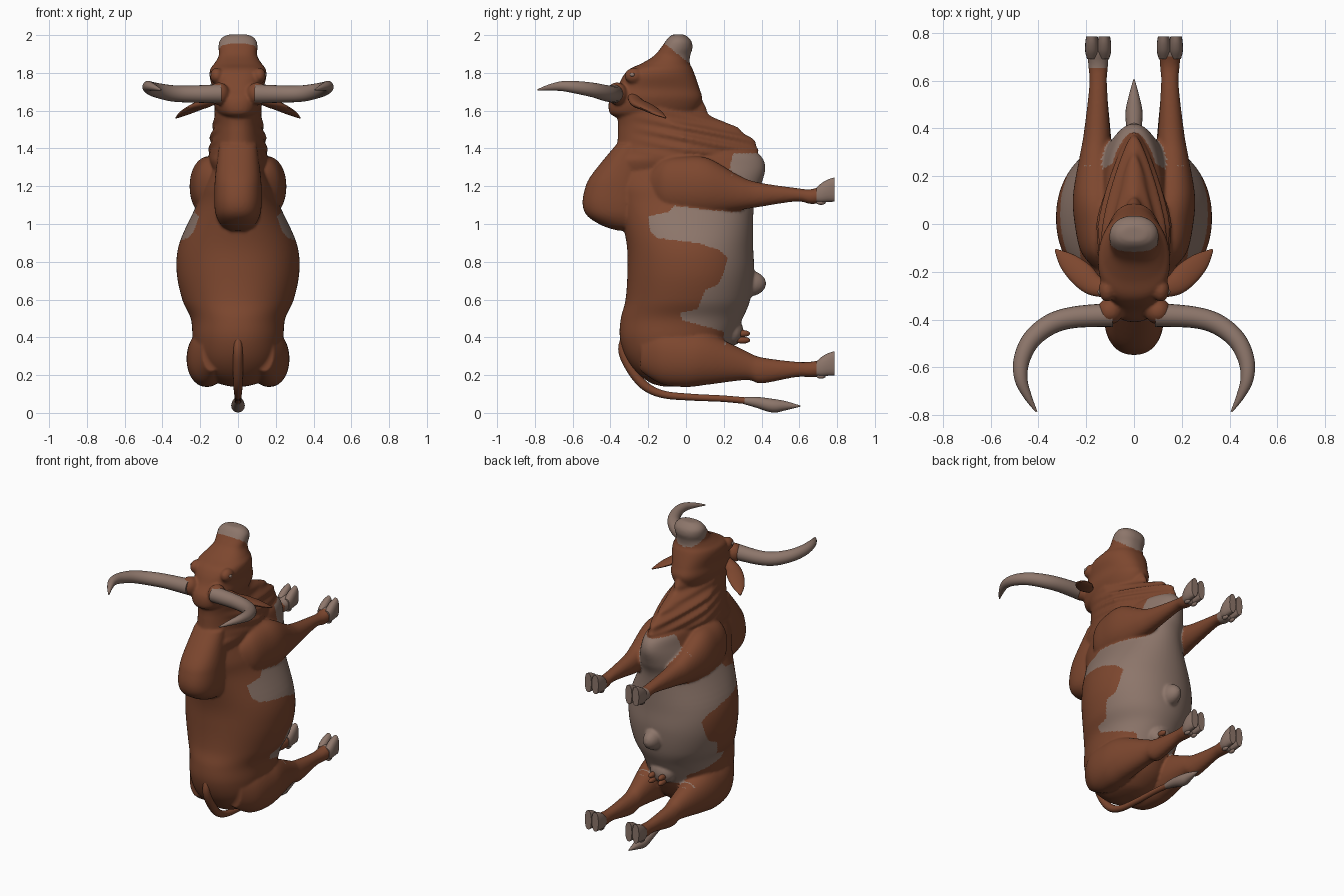
import bpy, bmesh, math
from mathutils import Vector

if "Cube" in bpy.data.objects:
    bpy.data.objects.remove(bpy.data.objects["Cube"])

def material(name, rgb):
    m = bpy.data.materials.new(name)
    m.diffuse_color = (*rgb, 1)
    m.use_nodes = True
    m.node_tree.nodes["Principled BSDF"].inputs["Base Color"].default_value = m.diffuse_color
    return m

BROWN = material("red brown hide", (0.205, 0.063, 0.028))
TAN = material("pale hide and horn", (0.265, 0.18, 0.145))
X, Y, Z = Vector((1, 0, 0)), Vector((0, 1, 0)), Vector((0, 0, 1))

def smooth_rows(keys, steps):
    """Catmull-Rom interpolation of whole rows."""
    rows, n = [], len(keys)
    for i in range(n - 1):
        a, b, c, d = (keys[max(0, min(n - 1, i + k))] for k in (-1, 0, 1, 2))
        for s in range(steps):
            t = s / steps
            rows.append([0.5 * (2*q + (r-p)*t + (2*p-5*q+4*r-w)*t*t + (3*q-p-3*r+w)*t**3)
                         for p, q, r, w in zip(a, b, c, d)])
    return rows + [list(keys[-1])]

def activate(ob):
    bpy.ops.object.select_all(action='DESELECT')
    ob.select_set(True)
    bpy.context.view_layer.objects.active = ob

def finish(bm, name, mat):
    bmesh.ops.recalc_face_normals(bm, faces=bm.faces)
    me = bpy.data.meshes.new(name)
    bm.to_mesh(me)
    bm.free()
    me.materials.append(mat)
    ob = bpy.data.objects.new(name, me)
    bpy.context.collection.objects.link(ob)
    activate(ob)
    bpy.ops.object.shade_smooth_by_angle(angle=math.radians(45))
    return ob

def loft(name, keys, mat, u, v=None, seg=32, steps=6, power=2.0, taper=0, ripple=None):
    """Skin rounded sections; rows are x, y, z, half size along u, half size along v."""
    rows = smooth_rows(keys, steps)
    pts = [Vector(r[:3]) for r in rows]
    bm, rings = bmesh.new(), []
    for i, r in enumerate(rows):
        a, b = u, v
        if v is None:
            t = (pts[min(i + 1, len(pts) - 1)] - pts[max(i - 1, 0)]).normalized()
            b = t.cross(u).normalized()
            a = b.cross(t)
        ring = []
        for k in range(seg):
            ang = 2 * math.pi * k / seg
            c, s = math.cos(ang), math.sin(ang)
            cx = math.copysign(abs(c) ** (2 / power), c)
            sy = math.copysign(abs(s) ** (2 / power), s)
            wide = max(r[3], 0.001) * (1 - taper * max(0, s))
            p = pts[i] + a * (cx * wide) + b * (sy * max(r[-1], 0.001))
            if ripple:
                p += (a * c + b * s) * ripple(p)
            ring.append(bm.verts.new(p))
        rings.append(ring)
    for p, q in zip(rings, rings[1:]):
        for k in range(seg):
            j = (k + 1) % seg
            bm.faces.new((p[k], p[j], q[j], q[k]))
    bm.faces.new(rings[0])
    bm.faces.new(rings[-1])
    return finish(bm, name, mat)

body = []   # masses that are fused into one hide

def stack(name, keys, **kw):
    """Horizontal sections; rows are z, back y, belly y, half width."""
    rows = [(0, (b + f) / 2, z, w, (f - b) / 2) for z, b, f, w in keys]
    body.append(loft(name, rows, BROWN, X, Y, **kw))

def ball(name, loc, size, mat):
    bm = bmesh.new()
    bmesh.ops.create_uvsphere(bm, u_segments=24, v_segments=14, radius=1)
    for w in bm.verts:
        w.co = Vector((w.co.x * size[0], w.co.y * size[1], w.co.z * size[2])) + Vector(loc)
    return finish(bm, name, mat)

def folds(p):
    """Skin folds of the neck."""
    fade = max(0, 1 - abs(p.z - 1.48) / .16) * max(0, min(1, (p.y + .3) / .3))
    return .011 * fade * math.sin((p.z + .2 * p.y) * 2 * math.pi / .06)

# Torso, hump, neck, head
stack("torso", [(.14, -.12, -.01, .04), (.16, -.19, .07, .11), (.22, -.265, .15, .19),
                (.3, -.32, .2, .225), (.4, -.35, .25, .24), (.5, -.345, .3, .25),
                (.6, -.32, .34, .295), (.75, -.31, .36, .325), (.9, -.315, .355, .31),
                (1.1, -.36, .36, .22), (1.2, -.39, .395, .19), (1.3, -.39, .42, .145),
                (1.37, -.36, .385, .12), (1.4, -.33, .28, .08)], seg=96, power=2.1)
stack("hump", [(.965, -.36, -.28, .04), (.99, -.44, -.2, .085), (1.04, -.52, -.2, .115),
               (1.1, -.547, -.2, .125), (1.18, -.537, -.2, .125), (1.26, -.5, -.2, .12),
               (1.42, -.37, -.2, .1)], seg=48, power=2.3)
stack("neck", [(1.25, -.42, .2, .12), (1.33, -.42, .28, .15), (1.37, -.385, .37, .155),
               (1.42, -.365, .375, .15), (1.5, -.36, .29, .137), (1.535, -.36, .21, .13),
               (1.58, -.365, .125, .125), (1.64, -.37, .095, .12), (1.74, -.3, .04, .1)],
      seg=64, steps=9, power=2.2, taper=.6, ripple=folds)
stack("head", [(1.56, -.36, .0, .07), (1.59, -.405, .05, .11), (1.66, -.405, .085, .135),
               (1.72, -.365, .07, .137), (1.78, -.335, .05, .15), (1.82, -.3, .035, .147),
               (1.85, -.235, .02, .125), (1.89, -.17, .022, .102), (1.93, -.135, .034, .103),
               (1.965, -.11, .03, .1), (1.99, -.09, .01, .08), (2.003, -.07, -.01, .05)],
      seg=64, power=2.5, taper=.15)
body.append(ball("navel", (0, .325, .685), (.06, .1, .07), TAN))
body.append(ball("udder", (0, .24, .43), (.085, .065, .075), TAN))

# Leg sections: y, x, z, half width, half depth
foreleg = [(-.2, .12, 1.2, .03, .06), (-.12, .135, 1.2, .085, .14), (0, .148, 1.2, .1, .158),
           (.12, .155, 1.195, .1, .152), (.28, .16, 1.165, .068, .092), (.38, .155, 1.155, .055, .066),
           (.58, .15, 1.155, .037, .036), (.66, .15, 1.145, .041, .039), (.72, .15, 1.157, .046, .046)]
hindleg = [(-.24, .14, .32, .05, .1), (-.13, .158, .3, .095, .147), (0, .165, .287, .107, .15),
           (.12, .165, .285, .096, .135), (.32, .15, .25, .059, .076), (.4, .15, .225, .051, .069),
           (.58, .15, .23, .036, .041), (.66, .15, .23, .041, .041), (.72, .15, .237, .046, .046)]
horn = [(.09, -.38, 1.69, .05), (.25, -.39, 1.688, .045), (.35, -.42, 1.692, .043),
        (.43, -.485, 1.708, .039), (.47, -.57, 1.722, .034), (.472, -.65, 1.73, .027),
        (.445, -.72, 1.723, .017), (.408, -.785, 1.71, .004)]
ear = [(.1, -.28, 1.67, .03, .025), (.17, -.255, 1.64, .045, .024), (.22, -.21, 1.62, .052, .02),
       (.28, -.155, 1.59, .038, .014), (.328, -.108, 1.562, .005, .004)]
hoof = [(.69, -.005, .02, .036), (.72, .006, .028, .052), (.755, .017, .028, .06), (.785, .022, .024, .064)]

for s, side in ((-1, "left"), (1, "right")):
    for part, keys, hz in (("front", foreleg, 1.16), ("hind", hindleg, .24)):
        # Legs join the hide; cloven hooves and dewclaws stay separate
        body.append(loft(f"{part}_leg_{side}", [(s * x, y, z, a, b) for y, x, z, a, b in keys],
                         BROWN, X, Z, seg=40, power=2.1))
        for toe, dx in (("inner", -.026), ("outer", .026)):
            hx = s * (.15 + dx)
            loft(f"{part}_hoof_{side}_{toe}", [(hx, y, hz + dz, a, b) for y, dz, a, b in hoof],
                 TAN, X, Z, seg=20, steps=4, power=2.4)
            ball(f"{part}_dewclaw_{side}_{toe}", (hx, .715, hz - .045), (.013, .025, .014), TAN)
    # Brows and horn roots join the hide
    body.append(ball(f"brow_{side}", (s * .112, -.275, 1.785), (.036, .05, .042), BROWN))
    body.append(ball(f"horn_root_{side}", (s * .1, -.365, 1.69), (.055, .055, .06), BROWN))
    # Horns and ears
    loft(f"horn_{side}", [(s * r[0], *r[1:]) for r in horn], TAN, Z, seg=20)
    loft(f"ear_{side}", [(s * r[0], *r[1:]) for r in ear], BROWN, Vector((s * .69, -.72, 0)), seg=20)
    # Eyes and teats
    ball(f"eye_{side}", (s * .14, -.284, 1.79), (.012, .014, .011), TAN)
    for row, z in (("upper", .42), ("lower", .385)):
        ball(f"teat_{row}_{side}", (s * .035, .3, z), (.018, .04, .018), BROWN)

# Fuse the masses and soften the creases
activate(body[0])
for ob in body:
    ob.select_set(True)
bpy.ops.object.join()
hide = body[0]
hide.name = "hide"
mod = hide.modifiers.new("fuse", 'REMESH')
mod.mode, mod.voxel_size = 'VOXEL', 0.008
soft = hide.modifiers.new("soften", 'SMOOTH')
soft.factor, soft.iterations = 0.5, 5
for m in ("fuse", "soften"):
    bpy.ops.object.modifier_apply(modifier=m)

# Pale patches: belly inside an uneven line but off the legs, muzzle, pasterns
edge = [(.36, .2), (.43, .2), (.475, .04), (.49, -.02), (.53, -.03), (.55, .06), (.65, .1),
        (.68, .17), (.74, .2), (.82, .22), (.86, .18), (.90, .06), (.925, -.15), (.96, -.19),
        (1.04, -.2), (1.06, -.1), (1.12, -.03), (1.15, .2), (1.375, .25)]
leg_rows = [smooth_rows(k, 6) for k in (foreleg, hindleg)]

def on_leg(c):
    for rows in leg_rows:
        y, x, z, a, b = min(rows, key=lambda r: abs(r[0] - c.y))
        if ((abs(c.x) - x) / (a + .006)) ** 2 + ((c.z - z) / (b + .006)) ** 2 < 1:
            return True
    return False

def pale(c):
    if c.z > 1.8:
        return c.z > 1.945 - .8 * (c.y + .1)
    if c.y > .5:
        return c.y > (.655 if c.x < 0 and c.z > .7 else .7)
    for (z0, y0), (z1, y1) in zip(edge, edge[1:]):
        if z0 <= c.z < z1:
            return c.y > y0 + (y1 - y0) * (c.z - z0) / (z1 - z0) and not on_leg(c)
    return False

hide.data.materials.clear()
for m in (BROWN, TAN):
    hide.data.materials.append(m)
for f in hide.data.polygons:
    f.material_index = int(pale(f.center))
bpy.ops.object.shade_smooth_by_angle(angle=math.radians(60))

# Tail and its tuft: y, z, radius
tail = [(-.31, .44, .015), (-.335, .34, .024), (-.295, .24, .026), (-.22, .145, .024),
        (-.12, .098, .02), (.03, .083, .018), (.2, .075, .017), (.36, .06, .018)]
tuft = [(.31, .065, .019), (.38, .055, .029), (.46, .038, .036), (.52, .038, .026), (.605, .036, .003)]
loft("tail", [(0, *r) for r in tail], BROWN, X, seg=16)
loft("tail_tuft", [(0, *r) for r in tuft], TAN, X, seg=16)
